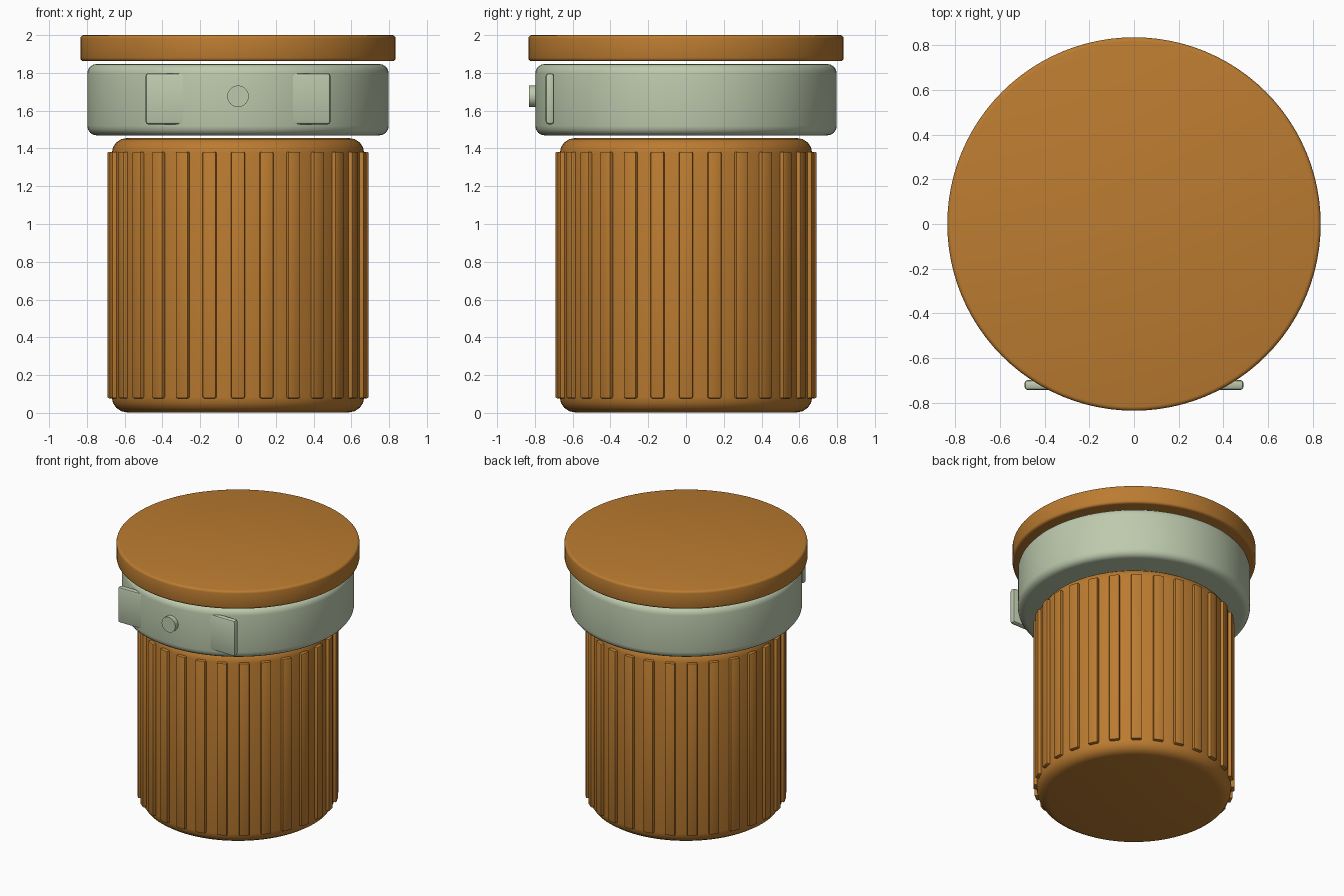
import bpy, bmesh, math
from mathutils import Matrix

if "Cube" in bpy.data.objects:
    bpy.data.objects.remove(bpy.data.objects["Cube"])


def material(name, rgb):
    m = bpy.data.materials.new(name)
    m.diffuse_color = (*rgb, 1)
    m.use_nodes = True
    m.node_tree.nodes["Principled BSDF"].inputs["Base Color"].default_value = m.diffuse_color
    return m


WOOD = material("warm_orange_brown", (0.50, 0.20, 0.03))
SAGE = material("pale_sage_green", (0.51, 0.59, 0.42))


def finish(name, bm, mat, angle=35):
    bmesh.ops.recalc_face_normals(bm, faces=bm.faces)
    me = bpy.data.meshes.new(name)
    bm.to_mesh(me)
    bm.free()
    me.materials.append(mat)
    ob = bpy.data.objects.new(name, me)
    bpy.context.collection.objects.link(ob)
    bpy.ops.object.select_all(action='DESELECT')
    ob.select_set(True)
    bpy.context.view_layer.objects.active = ob
    bpy.ops.object.shade_smooth_by_angle(angle=math.radians(angle))
    return ob


def disc(name, r, z0, z1, bevel, mat, sides=96, segs=4):
    """Closed cylinder along z with rounded rims."""
    bm = bmesh.new()
    bmesh.ops.create_cone(bm, cap_ends=True, segments=sides, radius1=r, radius2=r,
                          depth=z1 - z0, matrix=Matrix.Translation((0, 0, (z0 + z1) / 2)))
    rims = [e for e in bm.edges if abs(e.verts[0].co.z - e.verts[1].co.z) < 1e-5]
    bmesh.ops.bevel(bm, geom=rims, offset=bevel, segments=segs, profile=0.5, affect='EDGES')
    return finish(name, bm, mat)


def add_box(bm, size, matrix, bevel):
    """Rounded box appended to bm."""
    part = bmesh.new()
    bmesh.ops.create_cube(part, size=1, matrix=Matrix.Diagonal((*size, 1)))
    bmesh.ops.bevel(part, geom=part.edges[:], offset=bevel, segments=2, profile=0.5, affect='EDGES')
    part.transform(matrix)
    tmp = bpy.data.meshes.new("tmp")
    part.to_mesh(tmp)
    part.free()
    bm.from_mesh(tmp)
    bpy.data.meshes.remove(tmp)


# Main round parts
disc("grip_body", 0.668, 0.003, 1.455, 0.08, WOOD)
disc("collar", 0.798, 1.469, 1.847, 0.05, SAGE)
disc("lid", 0.835, 1.862, 2.0, 0.018, WOOD, segs=3)

# Vertical grip ribs
bm = bmesh.new()
COUNT = 28
for i in range(COUNT):
    m = Matrix.Rotation(2 * math.pi * i / COUNT, 4, 'Z') @ Matrix.Translation((0.668, 0, 0.73))
    add_box(bm, (0.046, 0.072, 1.305), m, 0.008)
finish("grip_ribs", bm, WOOD)

# Flat plate through the front of the collar
bm = bmesh.new()
add_box(bm, (0.98, 0.045, 0.27), Matrix.Translation((0, -0.72, 1.663)), 0.015)
finish("front_plate", bm, SAGE)

# Round button on the front
bm = bmesh.new()
bmesh.ops.create_cone(bm, cap_ends=True, segments=32, radius1=0.057, radius2=0.057, depth=0.09,
                      matrix=Matrix.Translation((0, -0.787, 1.676)) @ Matrix.Rotation(math.pi / 2, 4, 'X'))
finish("front_button", bm, SAGE)
